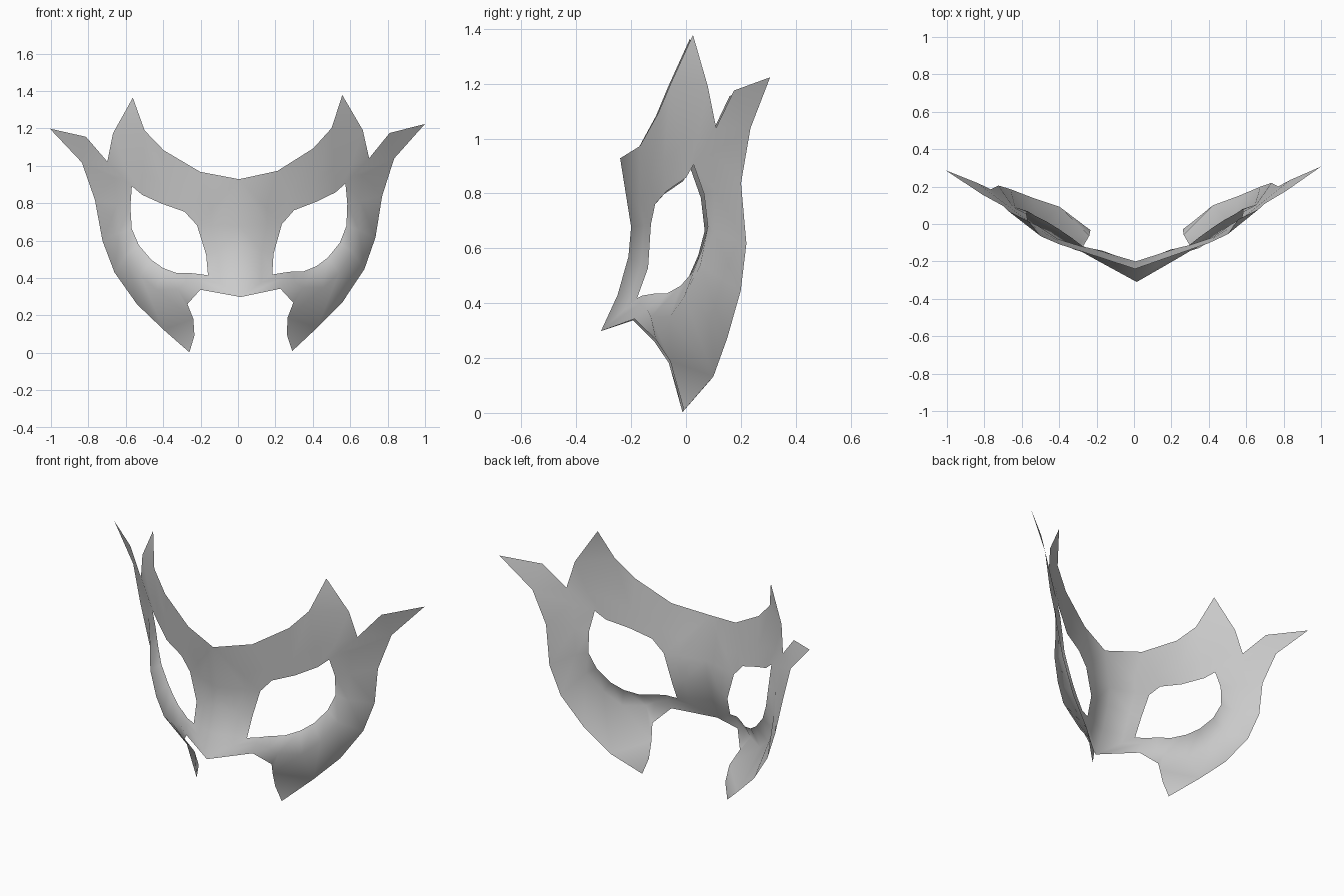
import bpy
import bmesh
from mathutils import Vector

cube = bpy.data.objects.get("Cube")
if cube:
    bpy.data.objects.remove(cube, do_unlink=True)

grey = bpy.data.materials.new("plain grey")
grey.use_nodes = True
colour = (0.6, 0.6, 0.6, 1)
grey.diffuse_color = colour
grey.node_tree.nodes["Principled BSDF"].inputs["Base Color"].default_value = colour

# Centre ridge of the nose, from the lower tip up to the brow
ridge = [(0, -.31, .3), (0, -.25, .43), (0, -.21, .57), (0, -.2, .68), (0, -.24, .93)]

# Brow edge, with the points either side of the horn
brow = [(.207, -.17, .972), (.4, -.105, 1.09), (.5, -.06, 1.197),
        (.668, .073, 1.184), (.7, .103, 1.033)]
horn_tip = (.56, .02, 1.373)

# Swept wing at the temple
wing_top, wing_tip = (.812, .167, 1.167), (1.003, .297, 1.213)

# Outer edge, from the wing down the cheek
cheek = [(.835, .227, 1.03), (.768, .193, .83), (.73, .213, .61),
         (.668, .193, .44), (.55, .145, .268), (.41, .096, .13)]
cheek_tip, cheek_inner = (.275, -.01, .008), (.247, -.03, .097)

# Notch between cheek and nose
notch = [(.252, -.06, .187), (.283, -.113, .266), (.214, -.19, .342)]

# Eye opening, clockwise from its inner corner
eye = [(.172, -.18, .418), (.18, -.14, .528), (.227, -.13, .687),
       (.293, -.115, .76), (.415, -.075, .805), (.517, -.005, .853),
       (.571, .022, .9), (.58, .06, .793), (.574, .074, .673),
       (.537, .05, .583), (.471, .015, .504), (.41, -.024, .46),
       (.34, -.073, .433), (.28, -.12, .433), (.228, -.16, .427)]

# Each outer point is joined by a rib to one point of the eye opening
outer = ridge + brow + cheek + notch
eye_index = [0, 0, 1, 2, 2, 3, 4, 5, 6, 6, 6, 7, 8, 9, 10, 11, 12, 13, 14]

# The ribs below the eye swell outwards into a rounded cheekbone
swell = dict(zip(range(7, 14), (.01, .03, .06, .08, .09, .07, .03)))
outwards = Vector((.4, -.9, 0))

ribs = []
for point, i in zip(outer, eye_index):
    crest = Vector(eye[i]).lerp(Vector(point), .35) + outwards * swell.get(i, 0)
    ribs.append((eye[i], tuple(crest), point))

bm = bmesh.new()
verts = {}


def add_face(*points):
    """Add a face, sharing vertices and dropping repeated corners."""
    corners = []
    for p in points:
        if p not in verts:
            verts[p] = bm.verts.new(p)
        if verts[p] not in corners:
            corners.append(verts[p])
    bm.faces.new(corners)


for (eye_a, crest_a, out_a), (eye_b, crest_b, out_b) in zip(ribs, ribs[1:] + ribs[:1]):
    add_face(eye_a, eye_b, crest_b, crest_a)
    add_face(crest_a, crest_b, out_b, out_a)

# Horn, wing and cheek point extend beyond the ring
add_face(brow[3], horn_tip, brow[2])
add_face(cheek[0], wing_top, brow[4])
add_face(cheek[0], wing_tip, wing_top)
add_face(notch[0], cheek_inner, cheek_tip, cheek[-1])

for face in bm.faces:
    face.smooth = True

mesh = bpy.data.meshes.new("eye_mask")
bm.to_mesh(mesh)
bm.free()
mesh.materials.append(grey)

mask = bpy.data.objects.new("eye_mask", mesh)
bpy.context.collection.objects.link(mask)

# Mirror into a full mask
mirror = mask.modifiers.new("mirror", "MIRROR")
mirror.use_axis[0] = True
mirror.use_clip = True
mirror.merge_threshold = 0.001

# The mask sits with a very slight tilt
mask.location = (.015, 0, -.002)
mask.rotation_euler = (0, -.0125, .01)
